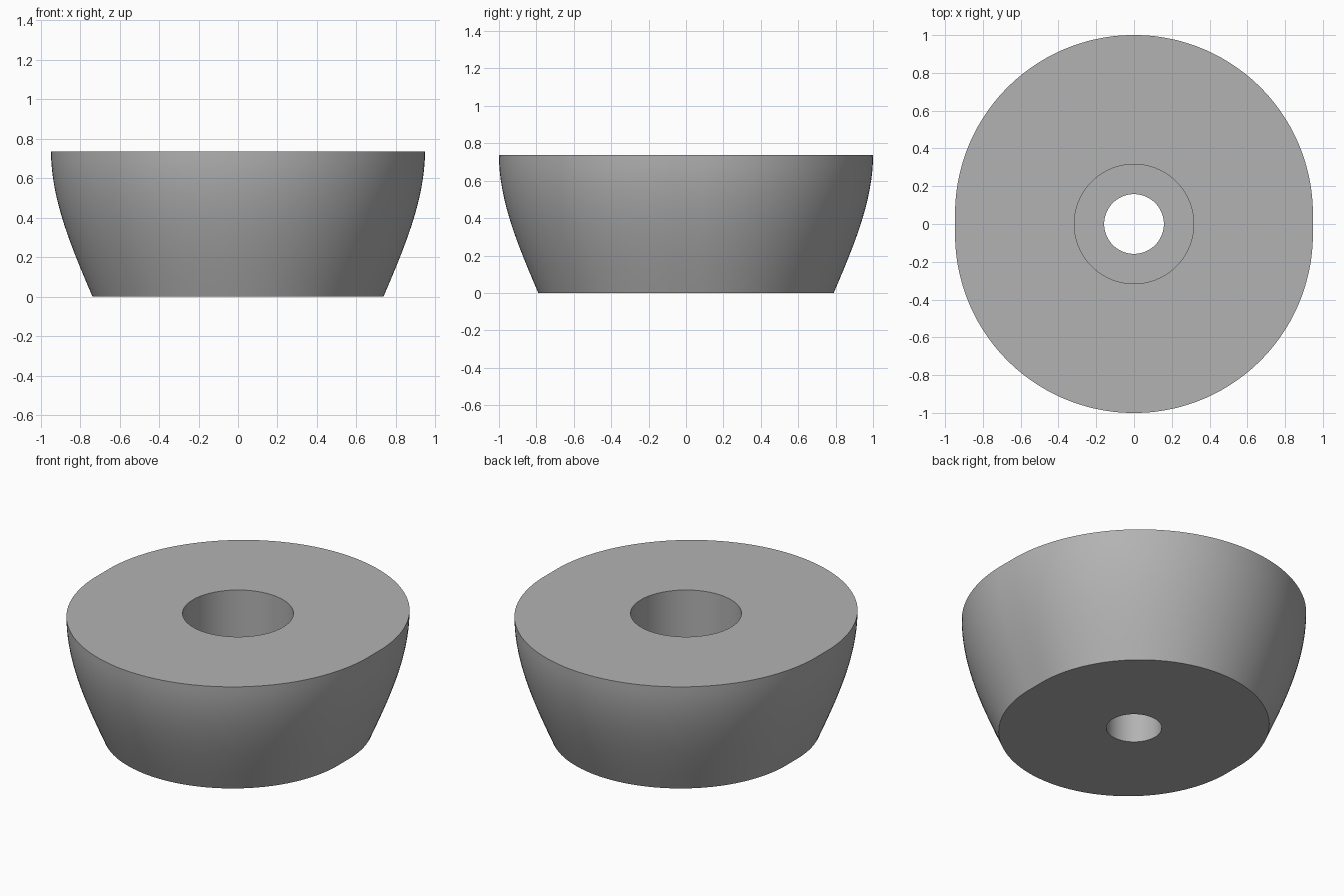
import bpy, bmesh, math

cube = bpy.data.objects.get("Cube")
if cube:
    bpy.data.objects.remove(cube, do_unlink=True)

SIDES = 128
STRETCH = 0.053      # half the straight run of the oblong outline
HEIGHT = 0.737
BASE_R, FLARE = 0.737, 0.3158
BORE_R, HOLE_R = 0.316, 0.158
BORE_FLOOR = 0.316
STEPS = 16

grey = bpy.data.materials.new("grey rubber")
grey.use_nodes = True
colour = (0.45, 0.45, 0.45, 1)
grey.diffuse_color = colour
grey.node_tree.nodes["Principled BSDF"].inputs["Base Color"].default_value = colour


def ring(bm, radius, z, stretch=0.0):
    """Circle of vertices, its halves moved apart along y by stretch."""
    verts = []
    for k in range(SIDES):
        a = 2 * math.pi * (k + 0.5) / SIDES
        y = radius * math.sin(a)
        verts.append(bm.verts.new((radius * math.cos(a), y + math.copysign(stretch, y), z)))
    return verts


bm = bmesh.new()

# Flared oblong side wall, curving to vertical at the top
rings = []
for i in range(STEPS + 1):
    t = i / STEPS
    rings.append(ring(bm, BASE_R + FLARE * (t - t ** 3 / 3), HEIGHT * t, STRETCH))

# Counterbore from the top, then the narrow screw hole to the bottom
rings.append(ring(bm, BORE_R, HEIGHT))
rings.append(ring(bm, BORE_R, BORE_FLOOR))
rings.append(ring(bm, HOLE_R, BORE_FLOOR))
rings.append(ring(bm, HOLE_R, 0))

# Join each ring to the next, closing the section at the underside
for i, low in enumerate(rings):
    high = rings[(i + 1) % len(rings)]
    for k in range(SIDES):
        n = (k + 1) % SIDES
        bm.faces.new((low[k], low[n], high[n], high[k]))
bmesh.ops.recalc_face_normals(bm, faces=bm.faces)

mesh = bpy.data.meshes.new("rubber_foot")
bm.to_mesh(mesh)
bm.free()
mesh.materials.append(grey)
foot = bpy.data.objects.new("rubber_foot", mesh)
bpy.context.collection.objects.link(foot)

# Smooth walls with crisp rims
bpy.ops.object.select_all(action="DESELECT")
foot.select_set(True)
bpy.context.view_layer.objects.active = foot
bpy.ops.object.shade_smooth_by_angle(angle=math.radians(30))
